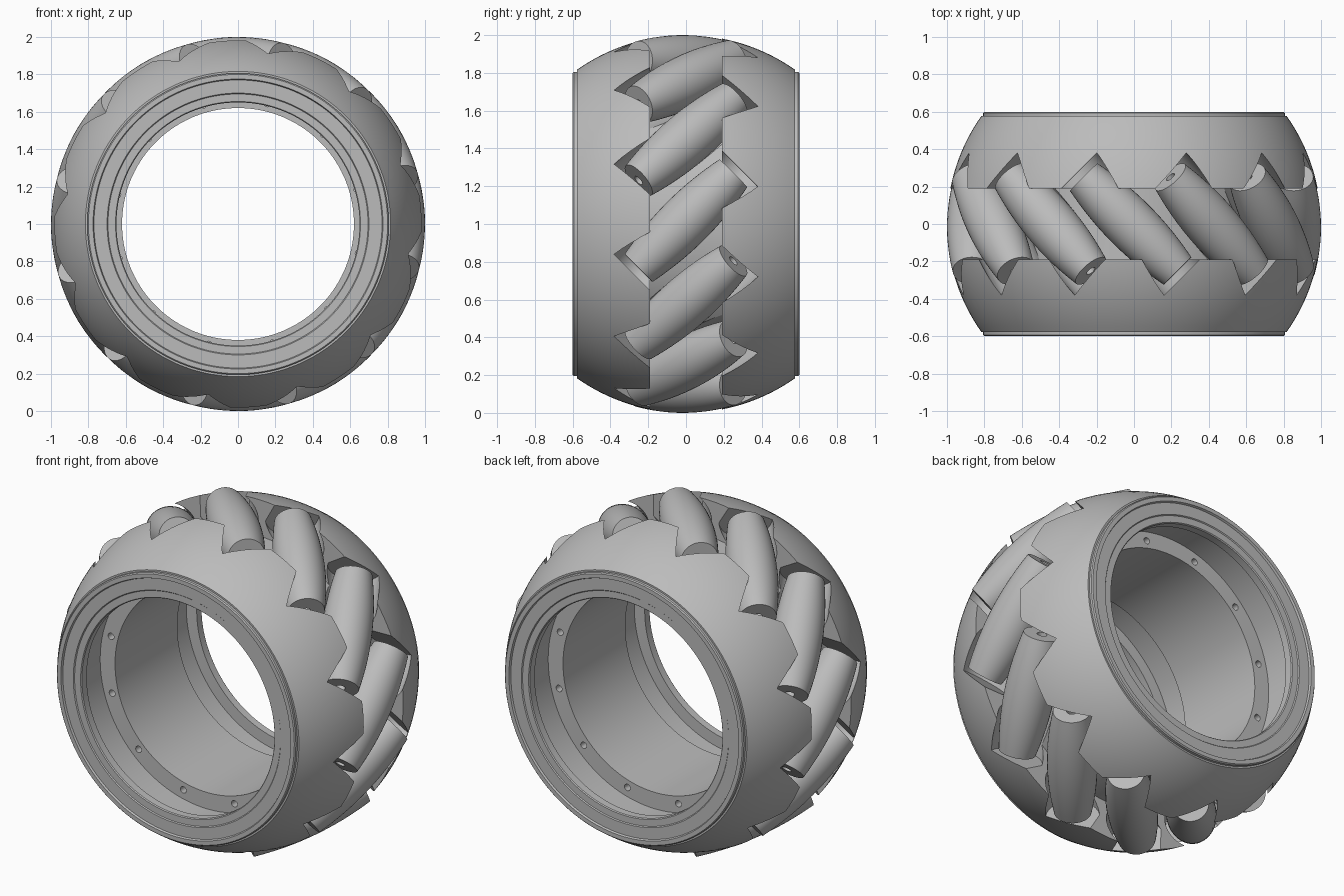
import bpy, bmesh, math
from mathutils import Matrix, Vector

if "Cube" in bpy.data.objects:
    bpy.data.objects.remove(bpy.data.objects["Cube"])

COUNT = 12             # rollers around the wheel
PHASE = math.radians(1.2)
AXLE = 0.86            # distance of roller axes from the wheel axis
CENTRE = Vector((0, 0, 1))

grey = bpy.data.materials.new("plain grey")
grey.use_nodes = True
grey.diffuse_color = (0.5, 0.5, 0.5, 1)
grey.node_tree.nodes["Principled BSDF"].inputs["Base Color"].default_value = grey.diffuse_color


def lathe(bm, profile, steps, matrix, closed=False):
    """Spin (radius, height) points about local z, then place with matrix."""
    verts = [bm.verts.new((r, 0, h)) for r, h in profile]
    edges = [bm.edges.new(pair) for pair in zip(verts, verts[1:])]
    if closed:
        edges.append(bm.edges.new((verts[-1], verts[0])))
    old = set(bm.verts) - set(verts)
    bmesh.ops.spin(bm, geom=verts + edges, cent=(0, 0, 0), axis=(0, 0, 1),
                   angle=math.tau, steps=steps)
    new = [v for v in bm.verts if v not in old]
    bmesh.ops.remove_doubles(bm, verts=new, dist=0.0001)
    new = [v for v in bm.verts if v not in old]
    bmesh.ops.transform(bm, matrix=matrix, verts=new)


def make_object(name, bm):
    bmesh.ops.recalc_face_normals(bm, faces=bm.faces)
    mesh = bpy.data.meshes.new(name)
    bm.to_mesh(mesh)
    bm.free()
    mesh.materials.append(grey)
    obj = bpy.data.objects.new(name, mesh)
    bpy.context.collection.objects.link(obj)
    return obj


def smooth(obj):
    bpy.ops.object.select_all(action='DESELECT')
    obj.select_set(True)
    bpy.context.view_layer.objects.active = obj
    bpy.ops.object.shade_smooth_by_angle(angle=math.radians(30))


def roller_matrix(i):
    """Frame whose z runs along a roller, tilted 45 degrees to the wheel axis."""
    a = PHASE + i * math.tau / COUNT
    radial = Vector((math.cos(a), 0, math.sin(a)))
    tangent = Vector((-math.sin(a), 0, math.cos(a)))
    axis = (Vector((0, 1, 0)) + tangent).normalized()
    m = Matrix((radial, axis.cross(radial), axis)).transposed().to_4x4()
    m.translation = CENTRE + radial * AXLE
    return m


wheel = Matrix.Translation(CENTRE) @ Matrix.Rotation(-math.pi / 2, 4, 'X')

# Hub: spherical outside, middle channel, stepped rims and undercut bore
half = [(0.76, 0.19)]
for k in range(13):
    y = 0.19 + (0.578 - 0.19) * k / 12
    half.append((math.sqrt(1 - y * y), y))
half += [(0.806, 0.578), (0.806, 0.594), (0.8, 0.6), (0.775, 0.6), (0.77, 0.588),
         (0.7, 0.588), (0.695, 0.582), (0.655, 0.582), (0.65, 0.576), (0.65, 0.53),
         (0.72, 0.53), (0.72, 0.3), (0.62, 0.3)]
profile = half + [(r, -y) for r, y in reversed(half)]
bm = bmesh.new()
lathe(bm, profile, 144, wheel, closed=True)
hub = make_object("hub", bm)

# Cutters: roller pockets in two alternating sets, and bolt holes
cutters = []
for parity in range(2):
    bm = bmesh.new()
    for i in range(parity, COUNT, 2):
        lathe(bm, [(0, -0.396), (0.15, -0.396), (0.15, 0.396), (0, 0.396)], 40, roller_matrix(i))
    cutters.append(make_object("pocket_cutter", bm))
bm = bmesh.new()
for i in range(COUNT):
    a = PHASE + (i + 0.5) * math.tau / COUNT
    for side in (-1, 1):
        spot = CENTRE + Vector((0.666 * math.cos(a), side * 0.3, 0.666 * math.sin(a)))
        place = Matrix.Translation(spot) @ Matrix.Rotation(math.pi / 2, 4, 'X')
        lathe(bm, [(0, -0.06), (0.02, -0.06), (0.02, 0.06), (0, 0.06)], 16, place)
cutters.append(make_object("bolt_hole_cutter", bm))

for cutter in cutters:
    cutter.hide_render = True
    mod = hub.modifiers.new("cut", 'BOOLEAN')
    mod.operation = 'DIFFERENCE'
    mod.solver = 'EXACT'
    mod.object = cutter
bpy.context.view_layer.update()
baked = bpy.data.meshes.new_from_object(hub.evaluated_get(bpy.context.evaluated_depsgraph_get()))
hub.modifiers.clear()
hub.data = baked
for cutter in cutters:
    bpy.data.objects.remove(cutter)
smooth(hub)

# Rollers: barrels that follow the wheel's rolling circle, with axle holes
barrel = [(0, -0.26), (0.028, -0.26), (0.028, -0.355)]
for k in range(17):
    s = -0.355 + 0.71 * k / 16
    barrel.append((1 - math.sqrt(AXLE ** 2 + s * s / 2), s))
barrel += [(0.028, 0.355), (0.028, 0.26), (0, 0.26)]
for i in range(COUNT):
    bm = bmesh.new()
    lathe(bm, barrel, 40, roller_matrix(i))
    smooth(make_object(f"roller_{i + 1}", bm))
